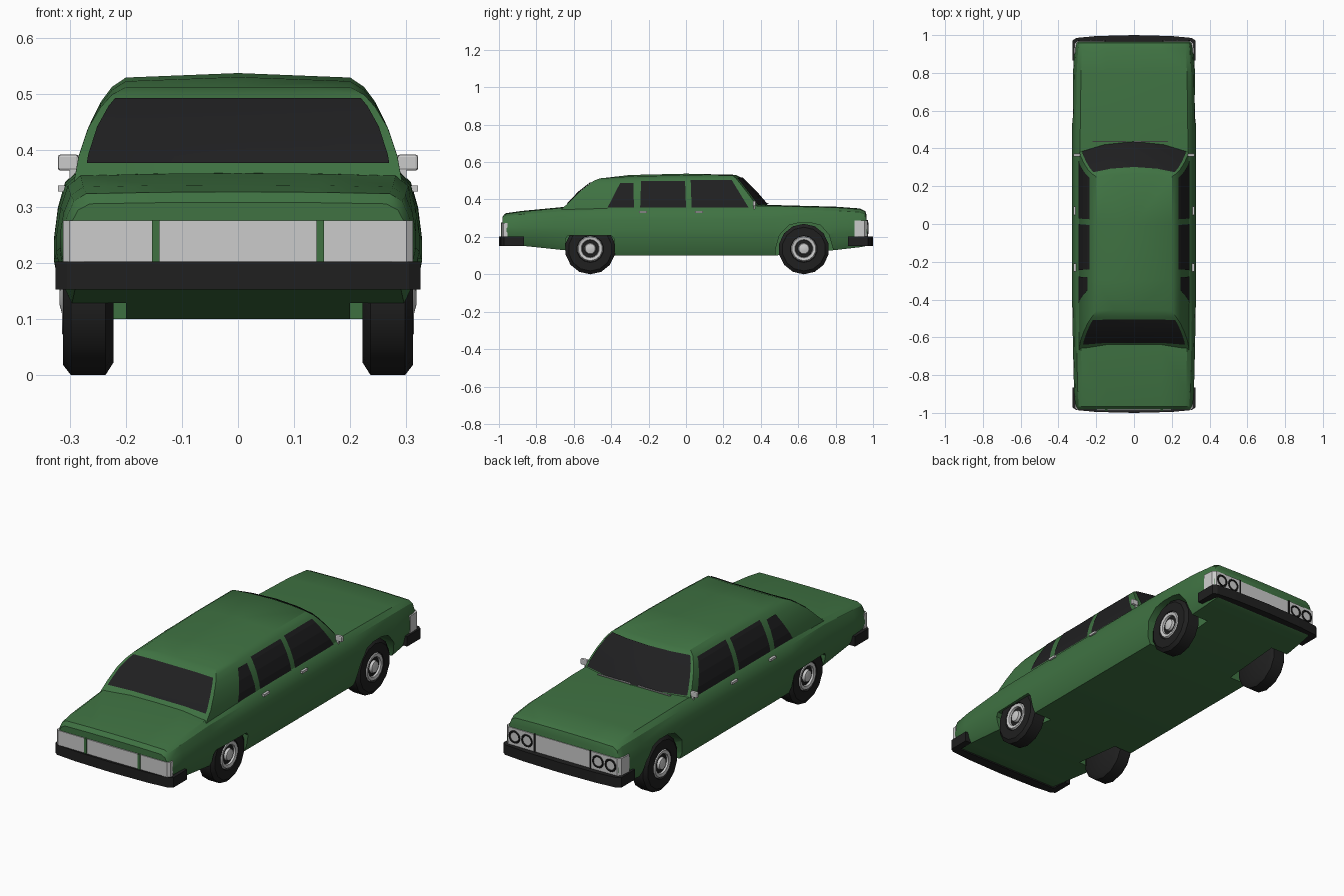
import bpy, bmesh, math
from mathutils import Vector

if "Cube" in bpy.data.objects:
    bpy.data.objects.remove(bpy.data.objects["Cube"])


def material(name, col):
    m = bpy.data.materials.new(name)
    m.diffuse_color = (*col, 1)
    m.use_nodes = True
    m.node_tree.nodes["Principled BSDF"].inputs["Base Color"].default_value = m.diffuse_color
    return m


GREEN = material("green_paint", (0.05, 0.17, 0.055))
BLACK = material("black_rubber", (0.014, 0.014, 0.014))
GLASS = material("dark_glass", (0.014, 0.014, 0.015))


def make(name, verts, faces, mat=None, mirror=False, smooth=None):
    me = bpy.data.meshes.new(name)
    me.from_pydata([tuple(v) for v in verts], [], faces)
    bm = bmesh.new()
    bm.from_mesh(me)
    bmesh.ops.remove_doubles(bm, verts=bm.verts, dist=1e-5)
    bmesh.ops.recalc_face_normals(bm, faces=bm.faces)
    bm.to_mesh(me)
    bm.free()
    ob = bpy.data.objects.new(name, me)
    bpy.context.collection.objects.link(ob)
    if mat:
        me.materials.append(mat)
    if mirror:
        ob.modifiers.new("Mirror", 'MIRROR')
    if smooth:
        shade(ob, smooth)
    return ob


def shade(ob, deg):
    bpy.ops.object.select_all(action='DESELECT')
    bpy.context.view_layer.objects.active = ob
    ob.select_set(True)
    bpy.ops.object.shade_smooth_by_angle(angle=math.radians(deg))


def grid_faces(rows, n, closed=False):
    return [(i * n + j, i * n + (j + 1) % n, (i + 1) * n + (j + 1) % n, (i + 1) * n + j)
            for i in range(rows - 1) for j in range(n if closed else n - 1)]


def prism(name, pts, a, b, axis, mat=None, mirror=False):
    """Extrude a polygon from a to b; polygon is (x,y) for axis z, (y,z) for axis x."""
    f = (lambda p, t: (p[0], p[1], t)) if axis == 'z' else (lambda p, t: (t, p[0], p[1]))
    n = len(pts)
    verts = [f(p, a) for p in pts] + [f(p, b) for p in pts]
    return make(name, verts, grid_faces(2, n, True) + [tuple(range(n)), tuple(range(n, 2 * n))], mat, mirror)


def box(name, x, y, z, mat=None, mirror=False):
    return prism(name, [(x[0], y[0]), (x[1], y[0]), (x[1], y[1]), (x[0], y[1])], z[0], z[1], 'z', mat, mirror)


def both(half):
    return half + [(-x, y) for x, y in reversed(half) if x > 0]


def lathe(name, prof, y, z, mat=None, n=14):
    verts = [(x, y + r * math.sin(2 * math.pi * k / n), z - r * math.cos(2 * math.pi * k / n))
             for x, r in prof for k in range(n)]
    return make(name, verts, grid_faces(len(prof), n, True), mat, True, 35)


# lower body: lofted stations (y, width factor, bottom z, shoulder z)
stations = [(-.982, .925, .17, .305), (-.965, .95, .16, .323), (-.88, .968, .153, .335),
            (-.66, .985, .13, .355), (-.38, 1, .1, .358), (.47, 1, .1, .365),
            (.80, .985, .13, .357), (.93, .96, .145, .348), (.958, .945, .15, .335), (.966, .93, .155, .312)]
section = [(0, 0), (.2, 0), (.30, 0), (.314, .12), (.328, .4), (.328, .54), (.321, .75),
           (.308, .92), (.285, 1), (.15, 1.015), (0, 1.02)]
loop = both(section)
n = len(loop)
verts = [(x * w, y, b + f * (s - b)) for y, w, b, s in stations for x, f in loop]
last = (len(stations) - 1) * n
body = make("body", verts, grid_faces(len(stations), n, True) +
            [tuple(range(n)), tuple(range(last, last + n))], GREEN)

# wheel arches cut into the body
arches = {"rear": [(-.645, 0), (-.645, .19), (-.63, .207), (-.40, .207), (-.385, .19), (-.375, 0)],
          "front": [(.475, 0), (.48, .14), (.50, .21), (.55, .262), (.60, .275), (.67, .275),
                    (.72, .262), (.765, .21), (.785, .14), (.79, 0)]}
for key, pts in arches.items():
    for s in (-1, 1):
        cut = prism(key + "_arch_cutter", pts, s * .2, s * .42, 'x')
        mod = body.modifiers.new("Arch", 'BOOLEAN')
        mod.operation, mod.object, mod.solver = 'DIFFERENCE', cut, 'EXACT'
        bpy.context.view_layer.objects.active = body
        bpy.ops.object.modifier_apply(modifier=mod.name)
        bpy.data.objects.remove(cut)
shade(body, 32)

# cabin levels: z, side x, front centre y, front corner y, rear corner y, rear centre y
levels = [(.34, .293, .455, .395, -.675, -.655), (.39, .284, .415, .362, -.62, -.612),
          (.44, .267, .372, .325, -.572, -.565), (.485, .245, .327, .29, -.525, -.518),
          (.512, .225, .298, .268, -.495, -.49), (.529, .2, .265, .25, -.46, -.455)]


def level(z):
    for a, b in zip(levels, levels[1:]):
        if z <= b[0]:
            t = (z - a[0]) / (b[0] - a[0])
            return [p + (q - p) * t for p, q in zip(a, b)]
    return levels[-1]


def ring(z):
    z, x, fc, fk, rk, rc = level(z)
    drop = .016 * max(0, (z - .44) / .09)
    return [Vector(p) for p in ((0, fc, z + .003), (x * .55, fc - .3 * (fc - fk), z + .002), (x, fk, z),
                                (x, 0, z + .001), (x, -.3, z - drop * .35),
                                (x, rk, z - drop), (x * .5, rc, z - drop), (0, rc, z - drop))]


verts = [p for l in levels for p in ring(l[0])]
k = len(verts)
t = k - 8
verts += [(0, 0, .538), (0, -.3, .531)]
make("cabin", verts, grid_faces(len(levels), 8) +
     [(t, t + 1, t + 2, t + 3, k), (k, t + 3, t + 4, k + 1), (k + 1, t + 4, t + 5, t + 6, t + 7)],
     GREEN, True, 32)

# windscreen and rear window
for name, zs, idx, frac, off in (("windscreen", (.368, .39, .44, .485, .512), (0, 1, 2), .9, (0, .004, .003)),
                                 ("rear_window", (.375, .39, .44, .485, .502), (7, 6, 5), .88, (0, -.004, .003))):
    verts = []
    for z in zs:
        r = ring(z)
        a, b, c = (r[i] for i in idx)
        verts += [p + Vector(off) for p in (a, b, b.lerp(c, frac))]
    make(name, verts, grid_faces(len(zs), 3), GLASS, True, 40)

# side windows: bottom y range, top y range, top z
for name, bot, top, zt in (("front_side_window", (.03, .335), (.025, .245), .503),
                           ("middle_side_window", (-.245, 0), (-.24, -.005), .5),
                           ("rear_side_window", (-.42, -.278), (-.352, -.282), .488)):
    zs = [.356, .39, .44, .485, zt]
    verts = []
    for z in zs:
        f = (z - .356) / (zt - .356)
        verts += [(level(z)[1] + .003, b + (u - b) * f, z) for b, u in zip(bot, top)]
    make(name, verts, grid_faces(len(zs), 2), GLASS, True)

# wheels
for key, y in (("rear", -.512), ("front", .63)):
    lathe(key + "_tyre", [(.222, 0), (.222, .113), (.236, .135), (.298, .135), (.312, .117),
                          (.312, .072), (.302, .068), (.302, 0)], y, .135, BLACK)
    lathe(key + "_rim", [(.301, .046), (.311, .049), (.314, .064), (.303, .07)], y, .137)
    lathe(key + "_hub", [(.301, .031), (.314, .027), (.318, .012), (.318, 0)], y, .137)

# bumpers
for key, s in (("rear", -1), ("front", 1)):
    half = [(0, 1), (.2, .995), (.305, .985), (.325, .972), (.325, .865), (.29, .865), (.29, .945), (0, .945)]
    prism(key + "_bumper", both([(x, s * y) for x, y in half]), .152, .202, 'z', BLACK)

# tail lamp panel with painted dividers
prism("tail_lamp_panel", both([(0, -.988), (.3, -.985), (.312, -.975), (.312, -.955), (0, -.955)]), .198, .275, 'z')
box("tail_divider", (.14, .153), (-.99, -.96), (.2, .276), GREEN, True)

# grille, headlamp housings and lamp rings
box("grille", (-.15, .15), (.94, .969), (.2, .287))
prism("headlamp_housing", [(.157, .972), (.3, .97), (.315, .955), (.318, .9), (.157, .9)], .203, .288, 'z', None, True)
box("grille_divider", (.15, .157), (.94, .974), (.2, .29), BLACK, True)
for x in (.195, .264):
    bpy.ops.mesh.primitive_torus_add(major_segments=16, minor_segments=6, major_radius=.027, minor_radius=.005)
    ob = bpy.context.object
    ob.name = "headlamp_ring"
    for v in ob.data.vertices:
        v.co = (v.co.x + x, v.co.z + .971, v.co.y + .246)
    ob.data.flip_normals()
    ob.data.materials.append(BLACK)
    ob.modifiers.new("Mirror", 'MIRROR')

# door handles
for y in (-.23, .07):
    box("door_handle", (.305, .321), (y - .022, y + .022), (.327, .338), None, True)

# door mirrors and their stems
mirror = box("door_mirror", (.284, .321), (.357, .373), (.364, .393), None, True)
bev = mirror.modifiers.new("Bevel", 'BEVEL')
bev.width, bev.segments = .005, 2
box("mirror_stem", (.287, .3), (.36, .37), (.34, .37), None, True)

# wipers at the windscreen base
for x in (-.13, .09):
    box("wiper", (x - .09, x + .09), (.434, .44), (.375, .38))
